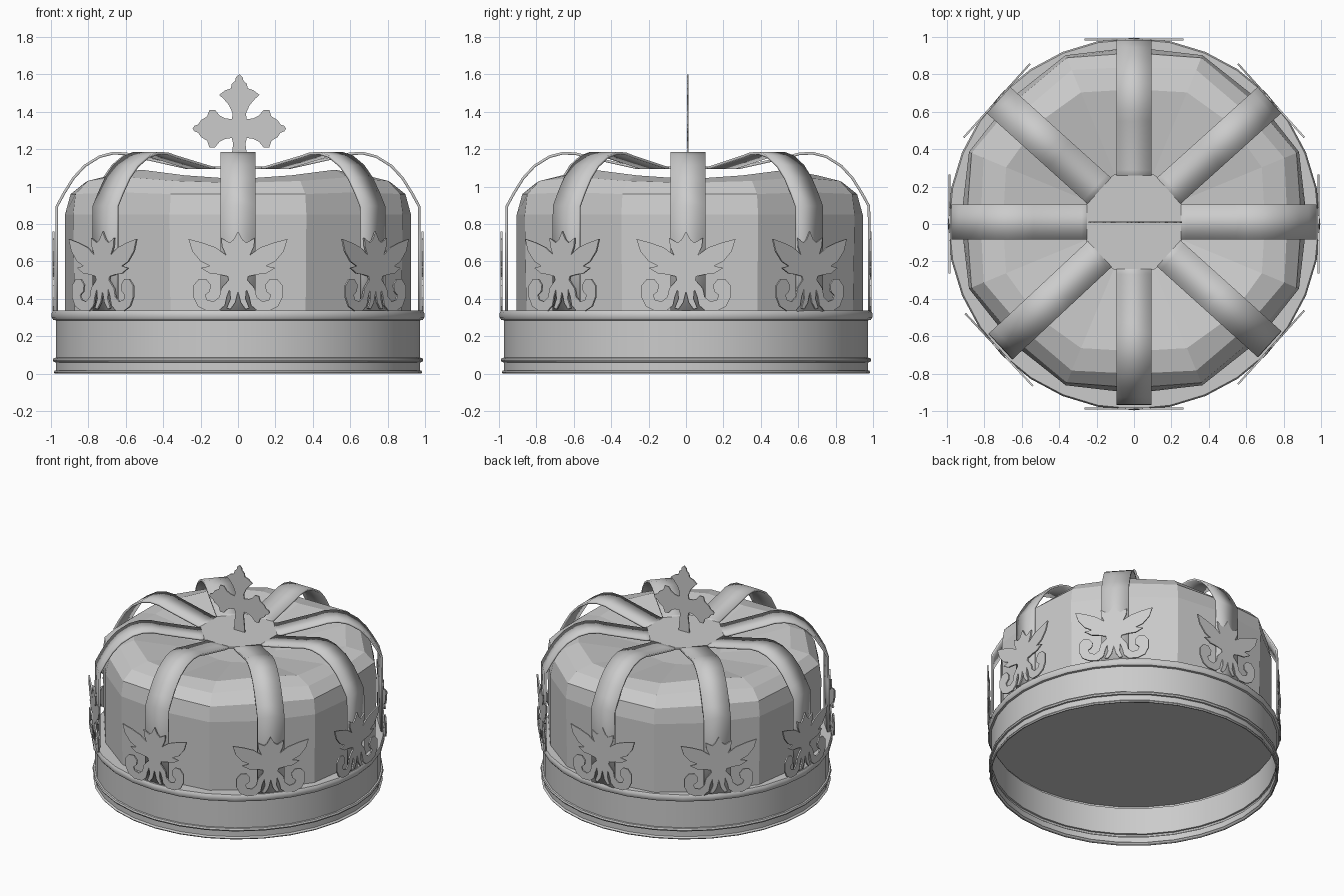
import bpy, bmesh, math
from mathutils import Matrix, Vector

if "Cube" in bpy.data.objects:
    bpy.data.objects.remove(bpy.data.objects["Cube"])

ANGLES = [math.radians(a) for a in (0, 42, 90, 138, 180, 223, 270, 318)]


def finish(name, bm, smooth=None):
    bmesh.ops.recalc_face_normals(bm, faces=bm.faces[:])
    mesh = bpy.data.meshes.new(name)
    bm.to_mesh(mesh)
    bm.free()
    ob = bpy.data.objects.new(name, mesh)
    bpy.context.collection.objects.link(ob)
    if smooth:
        bpy.ops.object.select_all(action='DESELECT')
        ob.select_set(True)
        bpy.context.view_layer.objects.active = ob
        bpy.ops.object.shade_smooth_by_angle(angle=math.radians(smooth))
    return ob


def lathe(name, profile, steps, smooth):
    """Revolve a closed (radius, z) profile."""
    bm = bmesh.new()
    rings = [[bm.verts.new((r * math.cos(t), r * math.sin(t), z)) for r, z in profile]
             for t in (2 * math.pi * i / steps for i in range(steps))]
    n = len(profile)
    for i in range(steps):
        a, b = rings[i], rings[(i + 1) % steps]
        for j in range(n):
            k = (j + 1) % n
            bm.faces.new((a[j], b[j], b[k], a[k]))
    return finish(name, bm, smooth)


def disc(name, radius, bottom, top, steps):
    bm = bmesh.new()
    bmesh.ops.create_cone(bm, cap_ends=True, segments=steps, radius1=radius, radius2=radius,
                          depth=top - bottom,
                          matrix=Matrix.Translation((0, 0, (top + bottom) / 2)))
    return finish(name, bm)


def plate(name, half, thickness, place):
    """Flat cut-out in the XZ plane from a half outline mirrored across x."""
    outline = half + [(-x, z) for x, z in reversed(half) if x > 0]
    bm = bmesh.new()
    face = bm.faces.new([bm.verts.new((x, -thickness / 2, z)) for x, z in outline])
    new = bmesh.ops.extrude_face_region(bm, geom=[face], use_keep_orig=True)["geom"]
    bmesh.ops.translate(bm, vec=(0, thickness, 0),
                        verts=[g for g in new if isinstance(g, bmesh.types.BMVert)])
    bmesh.ops.transform(bm, matrix=place, verts=bm.verts[:])
    return finish(name, bm)


# Thin head band with moulded rims that show on both sides
outer = [(0.98, 0.0), (0.985, 0.008), (0.98, 0.016), (0.974, 0.018), (0.974, 0.06),
         (0.985, 0.062), (0.99, 0.072), (0.985, 0.083), (0.974, 0.085), (0.974, 0.285),
         (0.988, 0.288), (0.996, 0.3), (0.996, 0.325), (0.988, 0.338)]
lathe("band", outer + [(r - 0.008, z) for r, z in reversed(outer)], 32, 40)

# Ledge closing the band below the cap
disc("ledge", 0.982, 0.305, 0.335, 32)

# Faceted cloth cap, highest under the diagonal arches
gap = [(0.945, 0.33), (0.955, 0.85), (0.94, 0.96), (0.87, 1.03), (0.74, 1.06), (0.25, 0.98)]
axis = [(0.925, 0.33), (0.925, 0.85), (0.895, 0.96), (0.82, 1.02), (0.70, 1.04), (0.25, 0.98)]
diagonal = [(0.925, 0.33), (0.925, 0.85), (0.90, 0.97), (0.83, 1.05), (0.73, 1.09), (0.25, 0.98)]
bm = bmesh.new()
rings = []
for level in zip(axis, gap, diagonal, gap):
    ring = []
    for i in range(16):
        t = math.pi * i / 8
        r, z = level[i % 4]
        ring.append(bm.verts.new((r * math.cos(t), r * math.sin(t) + 0.02, z)))
    rings.append(ring)
for a, b in zip(rings, rings[1:]):
    for i in range(16):
        j = (i + 1) % 16
        bm.faces.new((a[i], a[j], b[j], b[i]))
bm.faces.new(rings[-1])
finish("cap", bm)

# Eight arches, each a bent strip
arch_profile = [(0.22, 1.1), (0.28, 1.102), (0.54, 1.16), (0.6, 1.176), (0.67, 1.178),
                (0.74, 1.16), (0.82, 1.11), (0.88, 1.045), (0.93, 0.965),
                (0.968, 0.895), (0.97, 0.7), (0.97, 0.33)]
for a in ANGLES:
    out = Vector((math.cos(a), math.sin(a), 0))
    side = Vector((-math.sin(a), math.cos(a), 0))
    bm = bmesh.new()
    rows = [[bm.verts.new(out * r + side * s + Vector((0, 0.01, z))) for s in (-0.094, 0.094)]
            for r, z in arch_profile]
    for p, q in zip(rows, rows[1:]):
        bm.faces.new((p[0], p[1], q[1], q[0]))
    arch = finish("arch", bm, 25)
    mod = arch.modifiers.new("thickness", 'SOLIDIFY')
    mod.thickness = 0.014
    mod.offset = 0

# Central plate where the arches meet
centre = disc("crown_plate", 0.275, 1.094, 1.108, 16)
centre.location.y = 0.01

# Leaf and scroll ornaments at the foot of each arch
ornament = [(0, .76), (.025, .715), (.045, .70), (.09, .725), (.085, .68), (.065, .635),
            (.12, .675), (.19, .70), (.265, .72), (.245, .655), (.20, .60), (.15, .575),
            (.20, .565), (.15, .535), (.10, .53), (.055, .52), (.05, .50), (.09, .455),
            (.10, .41), (.13, .385), (.165, .395), (.175, .42), (.15, .44), (.145, .475),
            (.17, .505), (.21, .505), (.24, .47), (.24, .41), (.215, .36), (.165, .335),
            (.105, .335), (.07, .365), (.06, .41), (.045, .45), (.04, .40), (.06, .35),
            (.04, .345), (.015, .38), (0, .44)]
for a in ANGLES:
    place = Matrix.Rotation(a + math.pi / 2, 4, 'Z') @ Matrix.Translation((0, -0.986, 0))
    plate("ornament", ornament, 0.01, place)

# Budded cross on top
cross = [(0, 1.6), (.018, 1.585), (.022, 1.565), (.04, 1.55), (.045, 1.525), (.075, 1.515),
         (.108, 1.49), (.085, 1.47), (.055, 1.435), (.035, 1.39), (.04, 1.36), (.075, 1.365),
         (.105, 1.38), (.13, 1.41), (.16, 1.41), (.172, 1.375), (.205, 1.355), (.22, 1.332),
         (.24, 1.325), (.25, 1.31), (.24, 1.295), (.22, 1.288), (.205, 1.265),
         (.172, 1.245), (.16, 1.21), (.13, 1.21), (.105, 1.24), (.075, 1.255), (.04, 1.26),
         (.033, 1.23), (.04, 1.17), (.045, 1.1)]
plate("cross", cross, 0.008, Matrix.Translation((0.007, 0.01, 0)))
